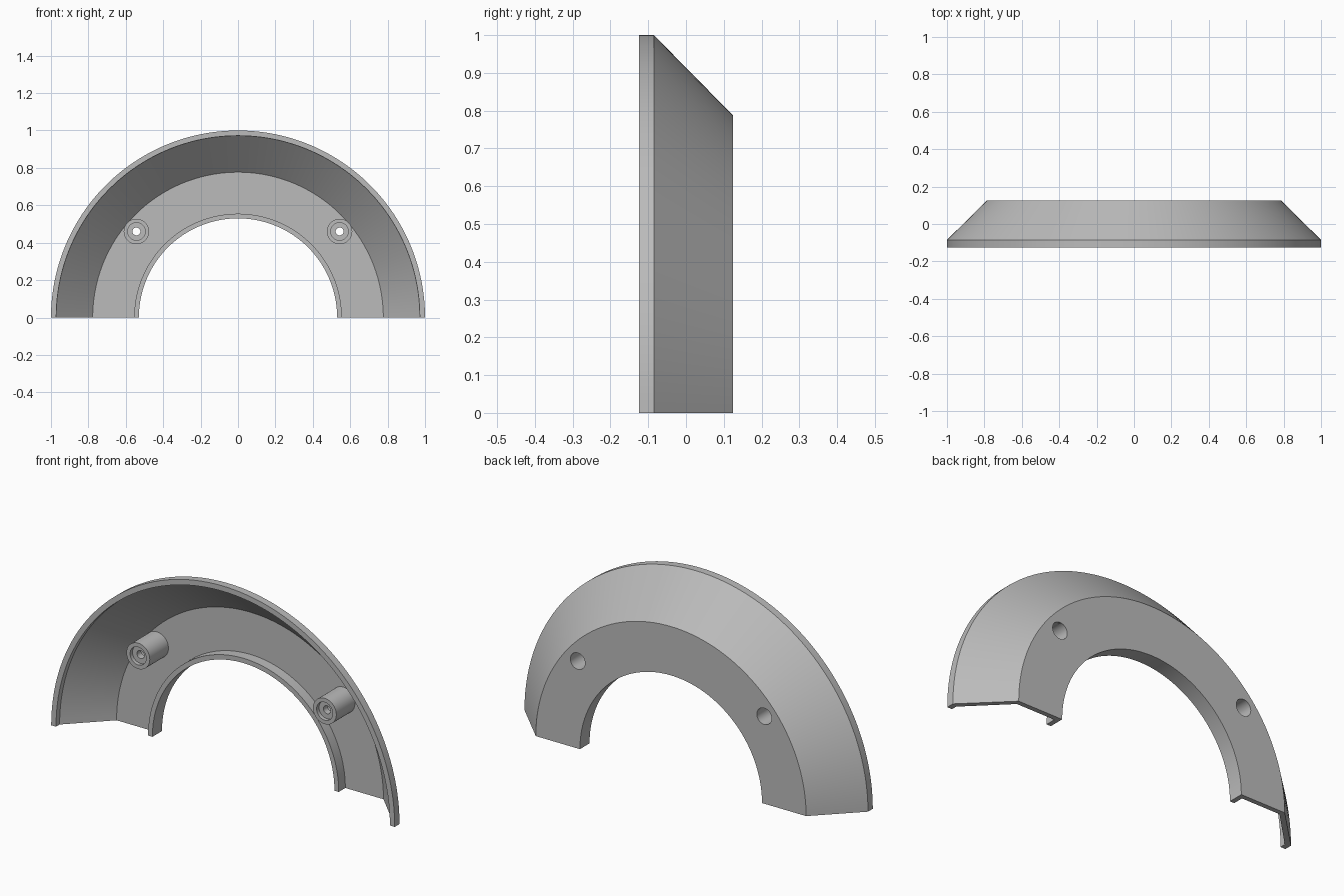
import bpy, bmesh, math

cube = bpy.data.objects.get("Cube")
if cube:
    bpy.data.objects.remove(cube, do_unlink=True)

grey = bpy.data.materials.new("plain grey")
grey.use_nodes = True
colour = (0.5, 0.5, 0.5, 1)
grey.diffuse_color = colour
grey.node_tree.nodes["Principled BSDF"].inputs["Base Color"].default_value = colour


def lathe(name, profile, sweep, steps, centre=(0, 0)):
    """Turn a closed (radius, y) profile about the y direction."""
    full = sweep > 6
    bm = bmesh.new()
    rings = []
    for i in range(steps if full else steps + 1):
        a = sweep * i / steps
        rings.append([bm.verts.new((centre[0] + r * math.cos(a), y,
                                    centre[1] + r * math.sin(a))) for r, y in profile])
    n = len(profile)
    for i in range(steps):
        p, q = rings[i], rings[(i + 1) % len(rings)]
        for j in range(n):
            k = (j + 1) % n
            bm.faces.new((p[j], p[k], q[k], q[j]))
    if not full:
        bm.faces.new(rings[0])
        bm.faces.new(rings[-1])
    bmesh.ops.recalc_face_normals(bm, faces=bm.faces)
    mesh = bpy.data.meshes.new(name)
    bm.to_mesh(mesh)
    bm.free()
    mesh.materials.append(grey)
    obj = bpy.data.objects.new(name, mesh)
    bpy.context.collection.objects.link(obj)
    return obj


def smooth(obj):
    bpy.ops.object.select_all(action='DESELECT')
    obj.select_set(True)
    bpy.context.view_layer.objects.active = obj
    bpy.ops.object.shade_smooth_by_angle(angle=math.radians(25))


FRONT, BACK, PLATE = -0.125, 0.125, 0.1
BORE, HOLE, RECESS, BOSS = 0.043, 0.021, 0.047, 0.068
TIP = -0.055

# Half-ring shell: rim, sloping wall, flat back plate and inner lip
shell = lathe("half_ring_shell", [
    (1, FRONT), (1, -0.085), (0.787, BACK), (0.53, BACK), (0.53, 0.045),
    (0.555, 0.045), (0.555, PLATE), (0.777, PLATE), (0.972, -0.095), (0.972, FRONT),
], math.pi, 96)

# Screw bosses, with a bore open through the back plate
boss_profile = [
    (BOSS, 0.11), (BORE, 0.11), (BORE, 0), (HOLE, 0), (HOLE, TIP + 0.02),
    (RECESS, TIP + 0.02), (RECESS, TIP), (BOSS, TIP),
]
for side, sign in (("left", 1), ("right", -1)):
    centre = (sign * 0.543, 0.46)
    boss = lathe(side + "_screw_boss", boss_profile, math.tau, 40, centre)
    smooth(boss)

    # Cut the bore through the plate
    bpy.ops.mesh.primitive_cylinder_add(vertices=40, radius=BORE, depth=0.2,
                                        location=(centre[0], PLATE, centre[1]),
                                        rotation=(math.pi / 2, 0, 0))
    cutter = bpy.context.object
    cutter.name = side + "_bore_cutter"
    cutter.hide_render = True
    cutter.data.materials.append(grey)
    mod = shell.modifiers.new("bore", 'BOOLEAN')
    mod.operation = 'DIFFERENCE'
    mod.solver = 'EXACT'
    mod.object = cutter
    bpy.context.view_layer.objects.active = shell
    bpy.ops.object.modifier_apply(modifier=mod.name)
    bpy.data.objects.remove(cutter, do_unlink=True)

smooth(shell)
